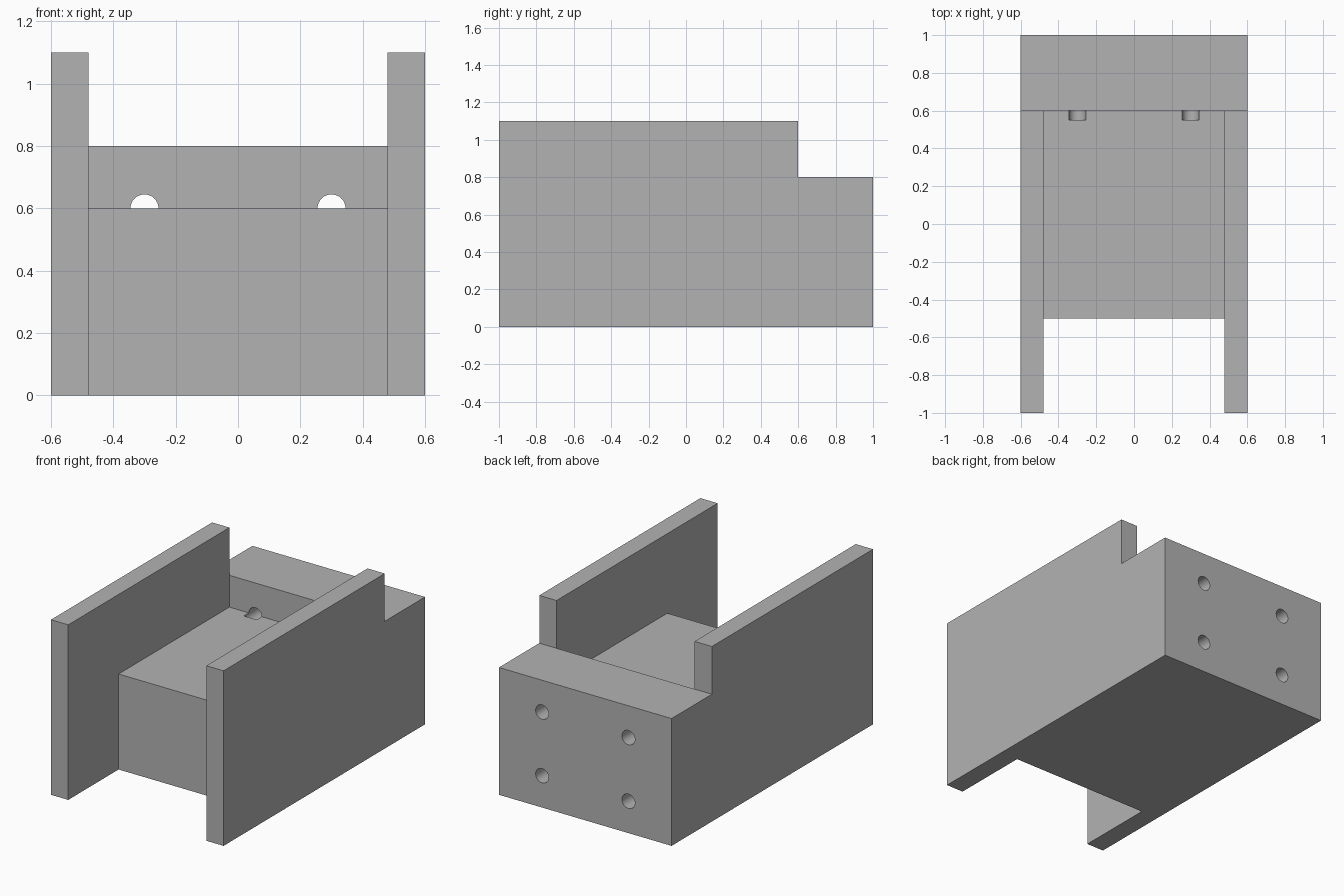
import bpy
import math

if "Cube" in bpy.data.objects:
    bpy.data.objects.remove(bpy.data.objects["Cube"])

grey = bpy.data.materials.new("grey")
grey.diffuse_color = (0.45, 0.45, 0.45, 1)
grey.use_nodes = True
grey.node_tree.nodes["Principled BSDF"].inputs["Base Color"].default_value = grey.diffuse_color


def box(name, x, y, z):
    """Box from (min, max) pairs on each axis."""
    bpy.ops.mesh.primitive_cube_add(size=1)
    ob = bpy.context.object
    ob.name = name
    for v in ob.data.vertices:
        v.co = [lo + (c + 0.5) * (hi - lo) for c, (lo, hi) in zip(v.co, (x, y, z))]
    return ob


def bolt_hole(x, z):
    """Cylinder along y, from just inside the floor out through the back."""
    y0, y1 = 0.55, 1.1
    bpy.ops.mesh.primitive_cylinder_add(
        vertices=32, radius=0.045, depth=y1 - y0,
        location=(x, (y0 + y1) / 2, z), rotation=(math.pi / 2, 0, 0))
    bpy.context.object.name = "bolt_hole_cutter"
    return bpy.context.object


# Solid bracket block
body = box("bracket_body", (-0.6, 0.6), (-1, 1), (0, 1.1))
body.data.materials.append(grey)

# Step at the back, channel over the floor, open slot at the front, bolt holes
cutters = [
    box("back_step_cutter", (-0.7, 0.7), (0.6, 1.1), (0.8, 1.2)),
    box("channel_cutter", (-0.48, 0.48), (-1.1, 0.6), (0.6, 1.2)),
    box("front_slot_cutter", (-0.48, 0.48), (-1.1, -0.5), (-0.1, 1.2)),
]
cutters += [bolt_hole(x, z) for x in (-0.3, 0.3) for z in (0.2, 0.6)]

for cutter in cutters:
    cutter.hide_render = True
    cut = body.modifiers.new(cutter.name, 'BOOLEAN')
    cut.operation = 'DIFFERENCE'
    cut.solver = 'EXACT'
    cut.object = cutter

# Apply the cuts, then discard the cutters
bpy.ops.object.select_all(action='DESELECT')
body.select_set(True)
bpy.context.view_layer.objects.active = body
for name in [m.name for m in body.modifiers]:
    bpy.ops.object.modifier_apply(modifier=name)
for cutter in cutters:
    bpy.data.objects.remove(cutter)

bpy.ops.object.shade_smooth_by_angle(angle=math.radians(30))
